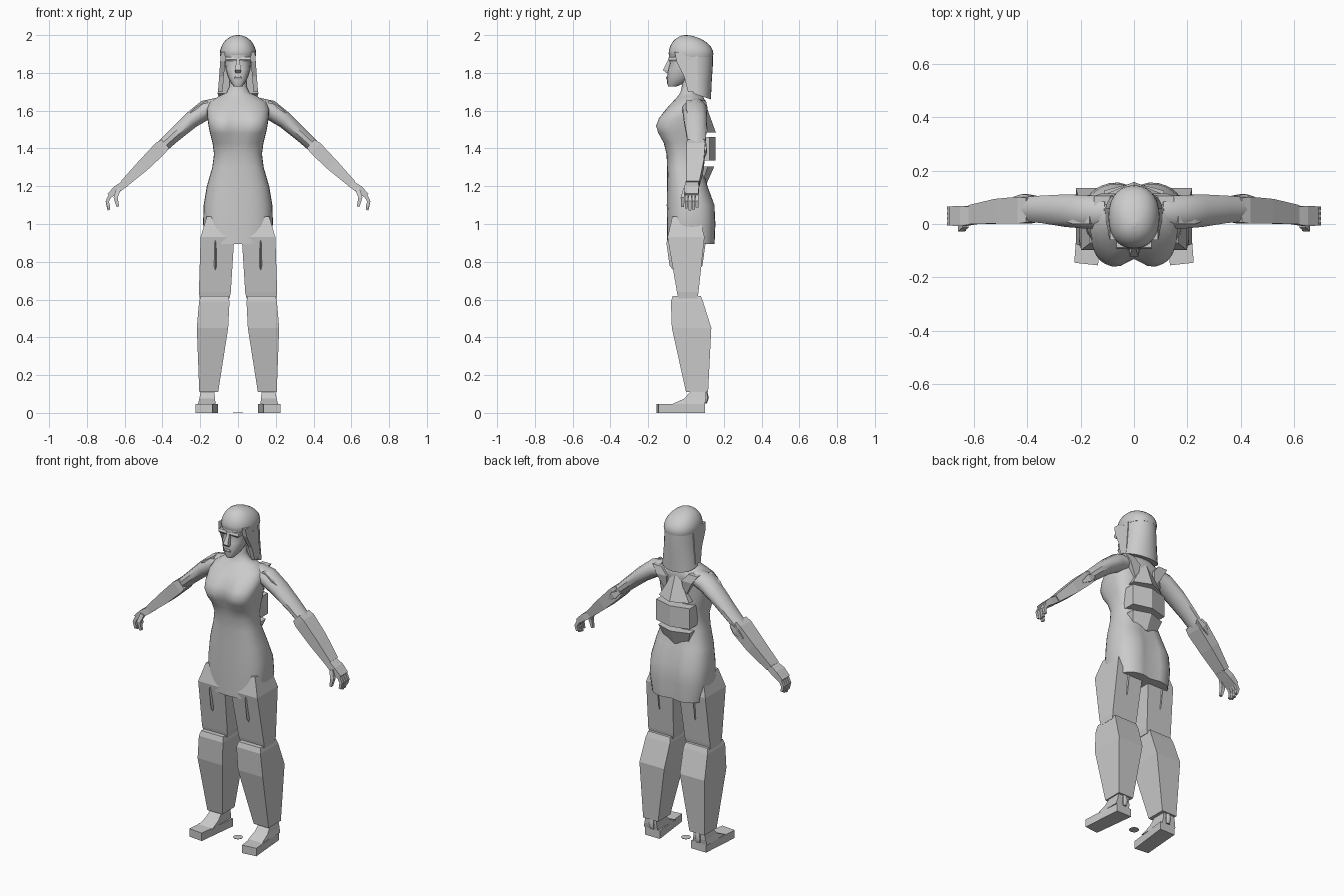
import bpy, bmesh, math
from mathutils import Vector

grey = bpy.data.materials.new("plain grey")
grey.diffuse_color = (0.6, 0.6, 0.6, 1)


def loft(name, rings, smooth=0, mirror=False):
    """Skin a stack of equal-length point rings and cap both ends."""
    bm = bmesh.new()
    vr = [[bm.verts.new(p) for p in r] for r in rings]
    n = len(vr[0])
    for a, b in zip(vr, vr[1:]):
        for i in range(n):
            j = (i + 1) % n
            bm.faces.new((a[i], a[j], b[j], b[i]))
    bm.faces.new(vr[0])
    bm.faces.new(vr[-1])
    bmesh.ops.recalc_face_normals(bm, faces=bm.faces)
    me = bpy.data.meshes.new(name)
    bm.to_mesh(me)
    bm.free()
    me.materials.append(grey)
    ob = bpy.data.objects.new(name, me)
    bpy.context.collection.objects.link(ob)
    if smooth:
        bpy.ops.object.select_all(action='DESELECT')
        ob.select_set(True)
        bpy.context.view_layer.objects.active = ob
        bpy.ops.object.shade_smooth_by_angle(angle=math.radians(smooth))
    if mirror:
        ob.modifiers.new("mirror", 'MIRROR')
    return ob


def oval(z, hw, yf, yb, e=2.0, n=32, fdent=0, bdent=0):
    """Horizontal rounded ring, with optional centre dents front and back."""
    pts = []
    for i in range(n):
        a = 2 * math.pi * i / n
        c, s = math.cos(a), math.sin(a)
        x = hw * math.copysign(abs(c) ** (2 / e), c)
        t = math.copysign(abs(s) ** (2 / e), s)
        y = (yf + yb) / 2 + t * (yb - yf) / 2
        dent = math.exp(-(x / 0.04) ** 2)
        y += fdent * dent if s < 0 else -bdent * dent
        pts.append((x, y, z))
    return pts


def rect(z, x0, x1, y0, y1):
    return [(x0, y0, z), (x1, y0, z), (x1, y1, z), (x0, y1, z)]


def limb(name, stations, n=4, smooth=0):
    """Tube in the xz plane; stations are x, y, z, half thickness, half depth."""
    rings = []
    P = [Vector((s[0], 0, s[2])) for s in stations]
    for i, (x, y, z, h, w) in enumerate(stations):
        d = (P[min(i + 1, len(P) - 1)] - P[max(i - 1, 0)]).normalized()
        up = Vector((-d.z, 0, d.x))
        k = math.sqrt(2) if n == 4 else 1
        ring = []
        for j in range(n):
            a = 2 * math.pi * (j + 0.5) / n
            ring.append(Vector((x, y + k * w * math.cos(a), z)) + up * (k * h * math.sin(a)))
        rings.append(ring)
    return loft(name, rings, smooth, True)


# Torso with dress, bust and neck
torso = [
    (.895, .165, -.100, .155, 3, 0, .015), (1.0, .185, -.100, .160, 2.8, 0, .02),
    (1.1, .182, -.102, .157, 2.6, 0, .025), (1.2, .165, -.100, .118, 2.6, 0, .01),
    (1.3, .136, -.100, .088, 2.6, 0, 0), (1.37, .127, -.103, .085, 2.6, 0, 0),
    (1.43, .135, -.122, .088, 2.8, .008, 0), (1.48, .148, -.153, .090, 3, .025, 0),
    (1.52, .156, -.166, .093, 3, .035, 0), (1.56, .162, -.150, .097, 2.8, .025, 0),
    (1.61, .165, -.108, .102, 2.5, .008, 0), (1.645, .150, -.072, .105, 2.3, 0, 0),
    (1.675, .105, -.045, .090, 2, 0, 0), (1.695, .060, -.030, .060, 2, 0, 0),
    (1.73, .045, -.022, .050, 2, 0, 0), (1.80, .045, -.022, .050, 2, 0, 0)]
loft("torso_dress", [oval(z, w, f, b, e, 32, fd, bd) for z, w, f, b, e, fd, bd in torso], 50)

# Head: face, nose, brow and ears of hair
face = [(1.728, .022, -.094, -.050), (1.745, .036, -.100, -.010), (1.78, .054, -.100, .03),
        (1.82, .066, -.096, .06), (1.85, .069, -.086, .07), (1.875, .073, -.092, .08),
        (1.93, .075, -.085, .08)]
loft("face", [oval(z, w, f, b, 2.4, 16) for z, w, f, b in face], 35)
loft("nose", [rect(1.80, -.014, .014, -.105, -.08), rect(1.815, -.016, .016, -.122, -.08),
              rect(1.875, -.007, .007, -.092, -.08)])
loft("mouth", [rect(1.765, -.018, .018, -.104, -.08), rect(1.775, -.02, .02, -.107, -.08),
               rect(1.782, -.012, .012, -.102, -.08)])
loft("brow", [rect(1.862, .008, .06, -.088, -.05), rect(1.872, .006, .066, -.094, -.05),
              rect(1.885, .02, .066, -.088, -.05)], 0, True)

# Hair cap dome
cap = [(1.885, .093, -.084, .142)]
for i in range(9):
    a = math.radians(i * 10.8)
    cap.append((1.90 + .10 * math.sin(a), .096 * math.cos(a), -.092 * math.cos(a), .145 * math.cos(a) ** 1.2))
cap.append((2.0, .008, -.008, .008))
loft("hair_cap", [oval(z, w, f, b, 2.2, 28) for z, w, f, b in cap], 60)

# Long hair falling behind the head, lower edge slanting down to the back
def hair_ring(z, hw, y0, yb, slant):
    pts = []
    for i in range(15):
        a = math.pi * i / 14
        s = math.sin(a) ** .8
        pts.append((hw * math.cos(a), y0 + (yb - y0) * s, z - slant * s))
    return pts


loft("hair_fall", [hair_ring(1.69, .108, .04, .132, .03), hair_ring(1.76, .100, .03, .136, .01),
                   hair_ring(1.84, .095, .015, .142, 0), hair_ring(1.91, .092, .01, .142, 0)], 50)
loft("hair_side_lock", [rect(1.70, .082, .106, .01, .06), rect(1.78, .075, .100, -.01, .06),
                        rect(1.86, .068, .094, -.05, .06), rect(1.91, .06, .090, -.06, .06)], 0, True)

# Back plates with a ridge along the spine
def ridge(z, hw, y, edge):
    return [(-hw, .04, z), (-hw, edge, z), (0, y, z), (hw, edge, z), (hw, .04, z)]


plates = [((1.215, .075, .110, .085), (1.305, .105, .150, .115)),
          ((1.335, .112, .155, .125), (1.46, .112, .155, .125)),
          ((1.485, .100, .158, .115), (1.63, .020, .105, .095))]
for i, pair in enumerate(plates):
    loft(f"back_plate_{i + 1}", [ridge(*p) for p in pair])

# Arms
limb("upper_arm", [(.10, .045, 1.625, .045, .060), (.17, .045, 1.605, .052, .066),
                   (.25, .05, 1.548, .044, .064), (.34, .055, 1.468, .037, .054),
                   (.43, .055, 1.385, .032, .046)], 10, 45)
limb("forearm", [(.385, .052, 1.425, .030, .046), (.41, .052, 1.402, .037, .050),
                 (.50, .048, 1.312, .033, .046), (.605, .035, 1.212, .021, .036)])
limb("shoulder_ridge", [(.16, .02, 1.645, .012, .02), (.22, .03, 1.60, .016, .03),
                        (.33, .06, 1.50, .010, .02)])
limb("elbow_point", [(.37, .10, 1.425, .008, .006), (.41, .098, 1.395, .02, .014),
                     (.45, .095, 1.36, .006, .006)])
loft("shoulder_blade", [rect(1.52, .06, .07, .08, .10), rect(1.61, .05, .12, .06, .115),
                        rect(1.655, .09, .15, .06, .105)], 0, True)

# Hands
limb("palm", [(.595, .032, 1.215, .018, .032), (.64, .030, 1.185, .020, .038),
              (.682, .030, 1.15, .014, .036)])
for i in range(4):
    y = .002 + i * .0187
    drop = (.01, 0, .004, .016)[i]
    limb(f"finger_{i + 1}", [(.672, y, 1.16, .010, .008), (.692, y, 1.12, .009, .008),
                             (.684, y, 1.073 + drop, .007, .007)])
limb("thumb", [(.632, -.004, 1.185, .012, .010), (.648, -.018, 1.14, .011, .010),
               (.636, -.018, 1.092, .007, .008)])

# Legs
loft("thigh", [rect(.605, .045, .203, -.04, .06), rect(.64, .038, .207, -.048, .066),
               rect(.93, .02, .198, -.098, .098), rect(1.04, .06, .165, -.072, .072)], 0, True)
loft("shin_guard", [rect(.11, .105, .205, .0, .117), rect(.45, .052, .218, -.075, .134),
                    rect(.59, .045, .206, -.08, .09), rect(.62, .052, .198, -.07, .078)], 0, True)
loft("thigh_muscle", [oval(z, w, -d, d, 2, 8) for z, w, d in
                      ((.68, .004, .01), (.78, .018, .087), (.90, .014, .104), (.96, .004, .08))],
     50).location.x = .12
bpy.data.objects["thigh_muscle"].modifiers.new("mirror", 'MIRROR')
o = bpy.data.objects["thigh_muscle"]
o.data.transform(o.matrix_basis.copy())
o.location.x = 0

# Feet, splayed slightly outwards
def sole(z):
    return [(.135, -.155, z), (.224, -.145, z), (.205, .10, z), (.105, .10, z)]


loft("foot", [sole(0), sole(.048)], 0, True)
loft("instep", [rect(.046, .118, .212, -.075, .10), rect(.075, .122, .205, -.01, .105),
                rect(.125, .125, .195, .035, .105)], 0, True)
limb("ankle_knob", [(.155, .105, .05, .012, .006), (.155, .108, .08, .018, .014),
                    (.155, .105, .115, .012, .008)], 8, 50)

# Small ground disc
loft("ground_disc", [oval(z, .027, -.027, .027, 2, 20) for z in (0, .002)])
